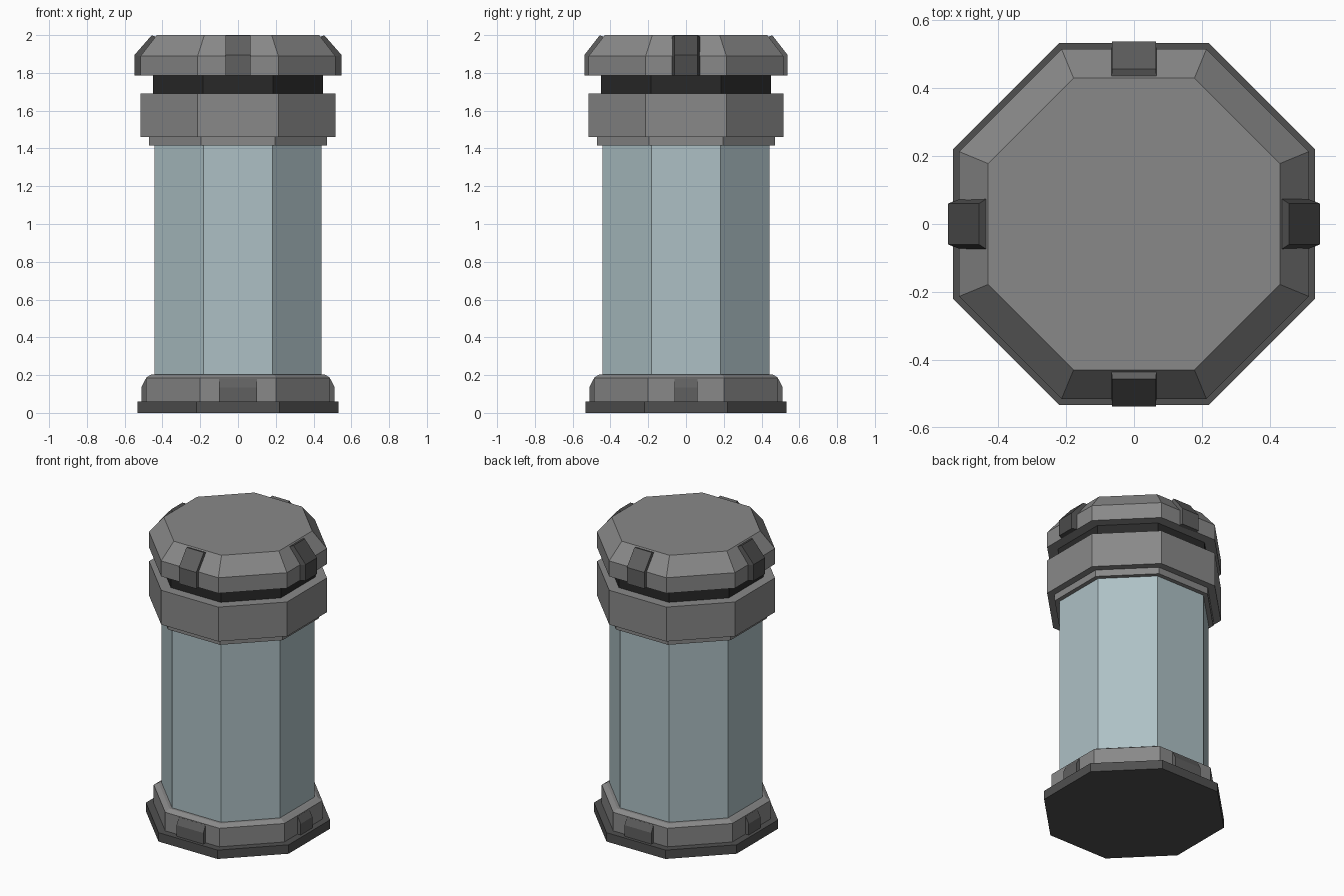
import bpy, bmesh, math

if "Cube" in bpy.data.objects:
    bpy.data.objects.remove(bpy.data.objects["Cube"])


def material(name, r, g, b):
    m = bpy.data.materials.new(name)
    m.diffuse_color = (r, g, b, 1)
    m.use_nodes = True
    m.node_tree.nodes["Principled BSDF"].inputs["Base Color"].default_value = m.diffuse_color
    return m


GREY = material("mid grey metal", 0.25, 0.25, 0.25)
DARK = material("dark grey plate", 0.08, 0.08, 0.08)
CLIP = material("clip grey", 0.115, 0.115, 0.115)
SIDE = material("dark clip grey", 0.07, 0.07, 0.07)
BLACK = material("black neck", 0.022, 0.022, 0.022)
GLASS = material("pale blue glass", 0.42, 0.53, 0.56)


def finish(bm, name, mat):
    bmesh.ops.recalc_face_normals(bm, faces=bm.faces)
    me = bpy.data.meshes.new(name)
    bm.to_mesh(me)
    bm.free()
    me.materials.append(mat)
    ob = bpy.data.objects.new(name, me)
    bpy.context.collection.objects.link(ob)
    return ob


def octagon(name, profile, mat):
    """Stack eight-sided rings from (apothem, z) points, flats facing the axes."""
    bm = bmesh.new()
    rings = []
    for a, z in profile:
        r = a / math.cos(math.pi / 8)
        rings.append([bm.verts.new((r * math.cos((i + 0.5) * math.pi / 4),
                                    r * math.sin((i + 0.5) * math.pi / 4), z))
                      for i in range(8)])
    for lo, hi in zip(rings, rings[1:]):
        for i in range(8):
            j = (i + 1) % 8
            bm.faces.new((lo[i], lo[j], hi[j], hi[i]))
    bm.faces.new(rings[0])
    bm.faces.new(rings[-1])
    return finish(bm, name, mat)


def clip(name, outer, inner, w_out, w_in, quarter, mat):
    """Raised block following a (radius, z) profile, tapering in width outwards."""
    bm = bmesh.new()

    def row(profile, y):
        return [bm.verts.new((r, y, z)) for r, z in profile]

    rows = [row(inner, -w_in), row(outer, -w_out), row(outer, w_out), row(inner, w_in)]
    for k in range(4):
        a, b = rows[k], rows[(k + 1) % 4]
        for i in range(len(outer) - 1):
            bm.faces.new((a[i], b[i], b[i + 1], a[i + 1]))
    for end in (0, -1):
        bm.faces.new([r[end] for r in rows])
    ob = finish(bm, name, mat)
    ob.rotation_euler.z = quarter * math.pi / 2


# Base
octagon("base_plate", [(0.533, 0), (0.533, 0.06)], DARK)
octagon("base_body", [(0.488, 0.06), (0.488, 0.185), (0.46, 0.203)], GREY)

# Glass tube
octagon("glass_tube", [(0.442, 0.19), (0.442, 1.42)], GLASS)

# Upper collar and neck
octagon("collar_lip", [(0.47, 1.415), (0.47, 1.47)], GREY)
octagon("collar", [(0.515, 1.46), (0.515, 1.692)], GREY)
octagon("neck", [(0.45, 1.68), (0.45, 1.79)], BLACK)

# Cap
octagon("cap", [(0.515, 1.785), (0.515, 1.89), (0.43, 2.0)], GREY)

# Clips on the four axis-facing sides of the cap and the base
for q, side in enumerate(("right", "back", "left", "front")):
    on_x = q % 2 == 0
    r = 0.548 if on_x else 0.538
    clip(f"cap_clip_{side}",
         [(r, 1.785), (r, 1.895), (0.457, 1.999)],
         [(0.505, 1.785), (0.505, 1.885), (0.43, 1.99)],
         0.06 if on_x else 0.065, 0.077 if on_x else 0.066,
         q, SIDE if on_x else CLIP)
    w = 0.062 if on_x else 0.1
    clip(f"base_clip_{side}",
         [(0.512, 0.06), (0.512, 0.135), (0.489, 0.18)],
         [(0.47, 0.06), (0.47, 0.135), (0.47, 0.18)],
         w, w, q, CLIP)
